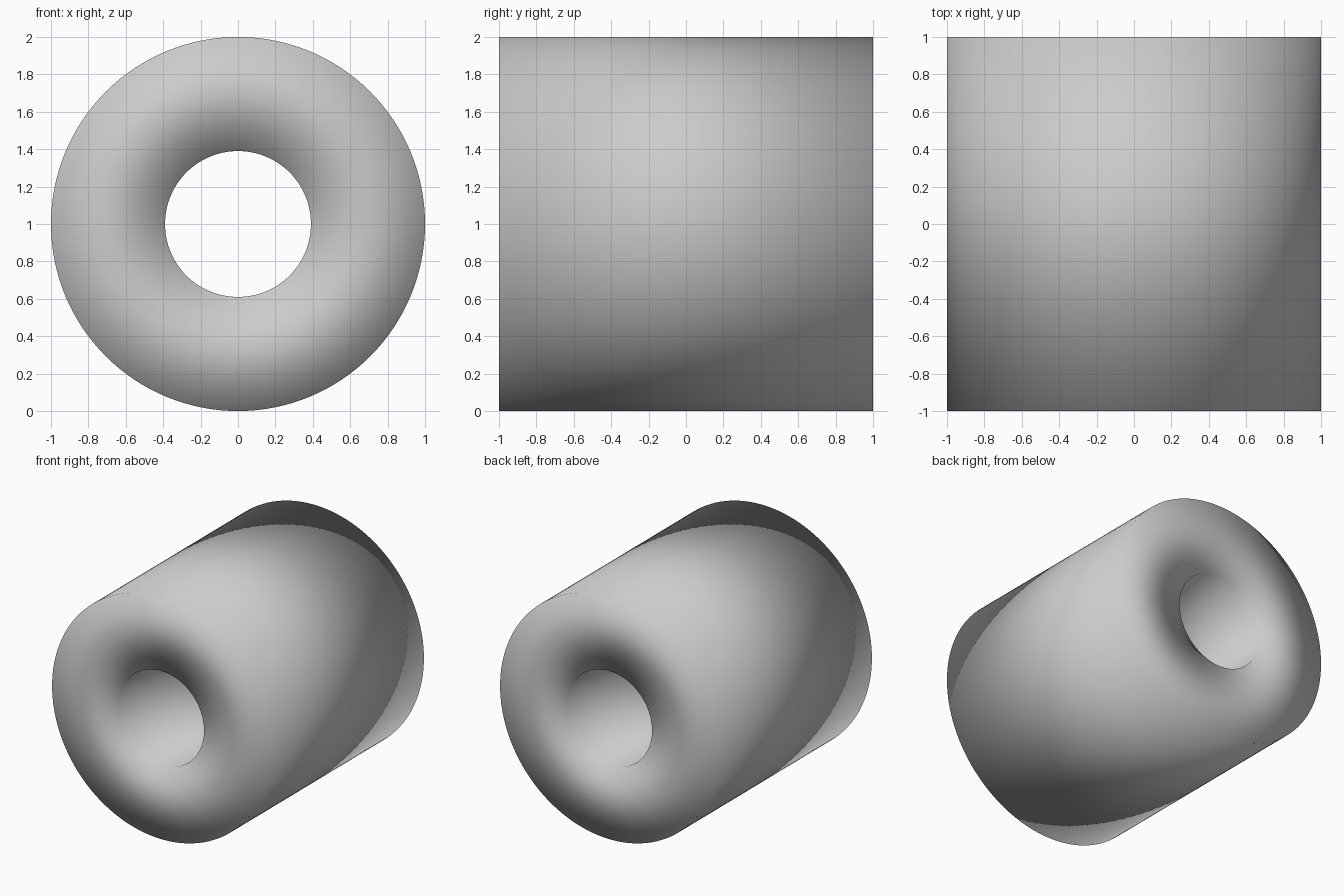
import bpy, bmesh
from math import tau
from mathutils import Matrix

if "Cube" in bpy.data.objects:
    bpy.data.objects.remove(bpy.data.objects["Cube"])

OUTER, INNER, HALF, SEGMENTS = 1.0, 0.39, 1.0, 128

# Thick-walled tube: rectangular wall section swept around the y axis
bm = bmesh.new()
section = [(INNER, -HALF), (OUTER, -HALF), (OUTER, HALF), (INNER, HALF)]
rings = []
for i in range(SEGMENTS):
    turn = Matrix.Rotation(tau * i / SEGMENTS, 3, 'Y')
    rings.append([bm.verts.new(turn @ Matrix.Identity(3).col[0] * r
                               + Matrix.Identity(3).col[1] * y) for r, y in section])
for i, ring in enumerate(rings):
    following = rings[(i + 1) % SEGMENTS]
    for j in range(4):
        k = (j + 1) % 4
        bm.faces.new((ring[j], ring[k], following[k], following[j]))
bmesh.ops.recalc_face_normals(bm, faces=bm.faces)

# The shading runs smoothly over the rims, so no edge is kept sharp
for face in bm.faces:
    face.smooth = True

mesh = bpy.data.meshes.new("tube")
bm.to_mesh(mesh)
bm.free()
tube = bpy.data.objects.new("tube", mesh)
tube.location.z = OUTER
bpy.context.collection.objects.link(tube)
